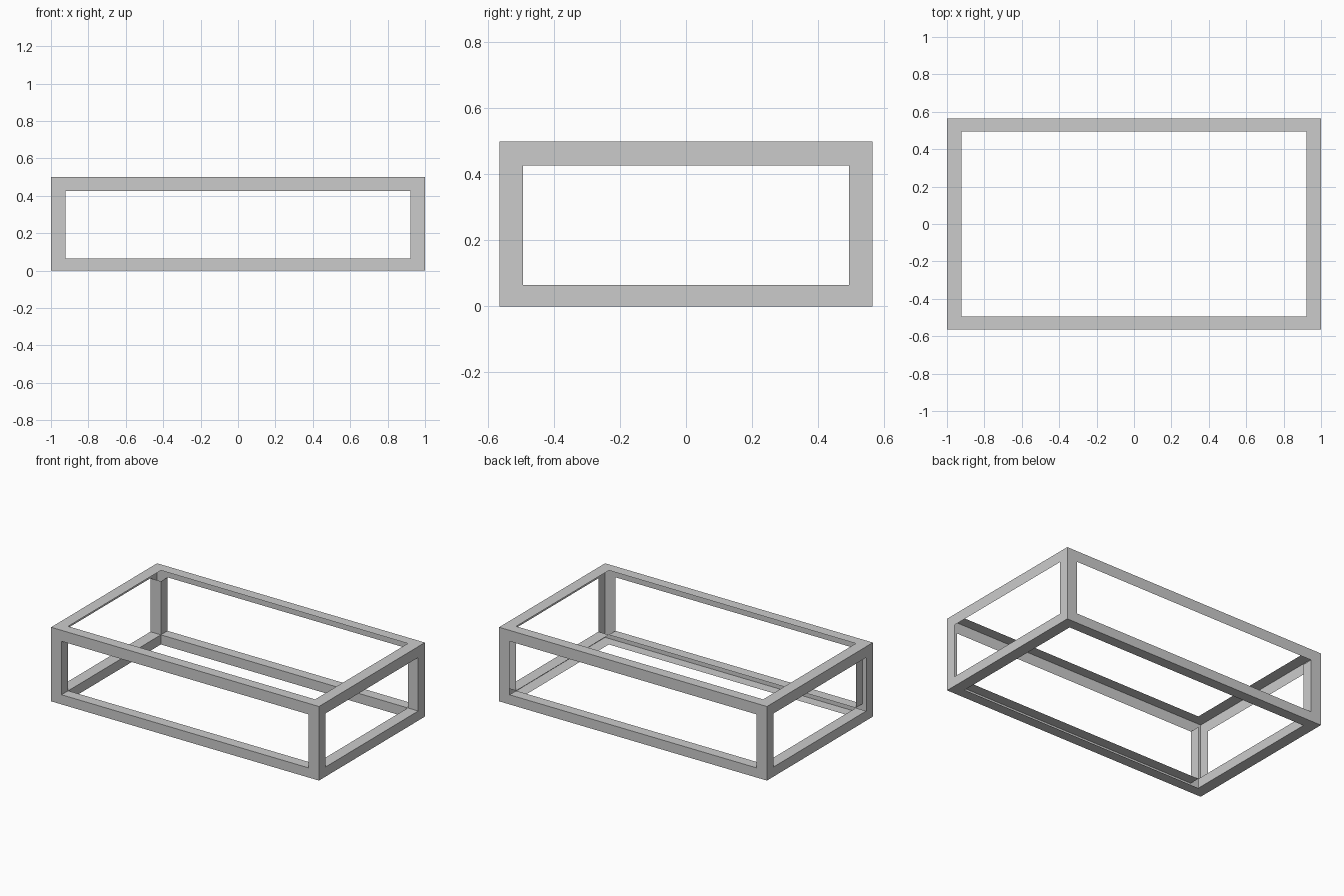
import bpy

if "Cube" in bpy.data.objects:
    bpy.data.objects.remove(bpy.data.objects["Cube"])

# Outer limits and window limits along x, y, z
OUT = [(-1.0, 1.0), (-0.565, 0.565), (0.0, 0.5)]
WIN = [(-0.922, 0.922), (-0.494, 0.494), (0.065, 0.426)]


def rect(axis, value, a, b):
    """Corners of a rectangle at a fixed value on one axis; a, b are ranges on the others."""
    pts = []
    for i, j in ((0, 0), (1, 0), (1, 1), (0, 1)):
        p = [a[i], b[j]]
        p.insert(axis, value)
        pts.append(tuple(p))
    return pts


def make(name, verts, faces):
    mesh = bpy.data.meshes.new(name)
    mesh.from_pydata(verts, [], faces)
    mesh.update()
    obj = bpy.data.objects.new(name, mesh)
    bpy.context.collection.objects.link(obj)
    return obj


# Six flat outer frames, each a rectangle with a window
names = {(0, 0): "left_frame", (0, 1): "right_frame", (1, 0): "front_frame",
         (1, 1): "back_frame", (2, 0): "bottom_frame", (2, 1): "top_frame"}
for (axis, side), name in names.items():
    u, v = [k for k in range(3) if k != axis]
    pos = OUT[axis][side]
    verts = rect(axis, pos, OUT[u], OUT[v]) + rect(axis, pos, WIN[u], WIN[v])
    faces = [(k, (k + 1) % 4, (k + 1) % 4 + 4, k + 4) for k in range(4)]
    # turn the faces outward
    if (side == 0) != (axis == 1):
        faces = [f[::-1] for f in faces]
    make(name, verts, faces)


# Inner window returns: a strip between a frame and the window depth
def returns(name, axis, value, windows):
    verts, faces = [], []
    u, v = [k for k in range(3) if k != axis]
    for w_axis, side in windows:
        depth = tuple(sorted((OUT[w_axis][side], WIN[w_axis][side])))
        spans = {u: WIN[u], v: WIN[v], w_axis: depth}
        n = len(verts)
        verts += rect(axis, value, spans[u], spans[v])
        # left returns face +x, back returns face -y, sills face +z
        faces.append((n, n + 1, n + 2, n + 3))
    make(name, verts, faces)


returns("left_window_returns", 0, WIN[0][0], [(1, 0), (1, 1), (2, 0)])
returns("back_window_returns", 1, WIN[1][1], [(0, 0), (0, 1), (2, 0)])
returns("window_sills", 2, WIN[2][0], [(0, 0), (0, 1), (1, 0), (1, 1)])
